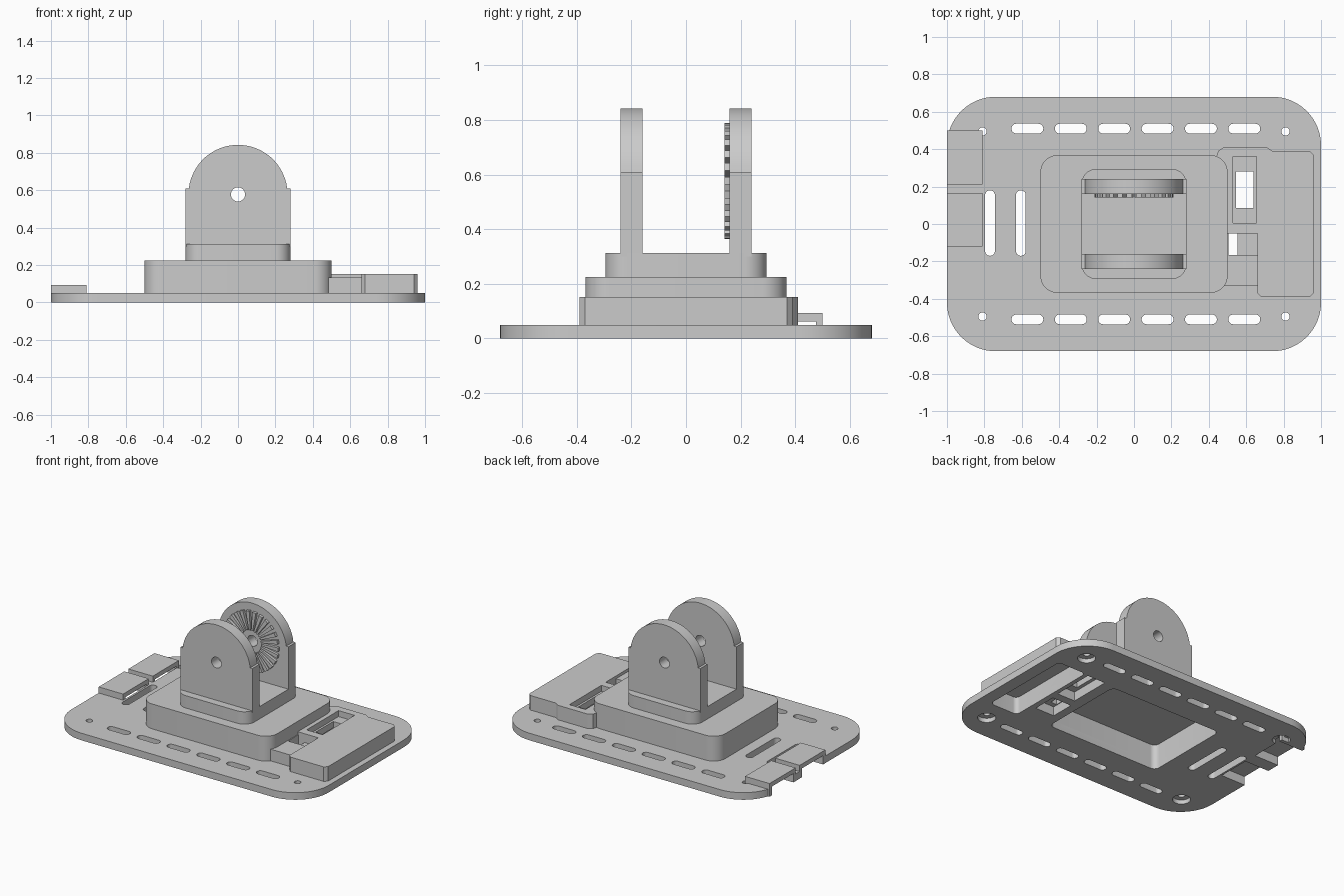
import bpy, bmesh
from math import sin, cos, pi, tau
from mathutils import Matrix, Vector

if "Cube" in bpy.data.objects:
    bpy.data.objects.remove(bpy.data.objects["Cube"])

grey = bpy.data.materials.new("plain_grey")
grey.use_nodes = True
COLOUR = (0.6, 0.6, 0.6, 1)
grey.diffuse_color = COLOUR
grey.node_tree.nodes["Principled BSDF"].inputs["Base Color"].default_value = COLOUR


def rect(x0, x1, y0, y1, r=0.0, n=10):
    """Rectangle outline with rounded corners, counterclockwise."""
    if r == 0:
        return [(x0, y0), (x1, y0), (x1, y1), (x0, y1)]
    corners = [(x1 - r, y1 - r), (x0 + r, y1 - r), (x0 + r, y0 + r), (x1 - r, y0 + r)]
    pts = [(cx + r * cos((q + i / n) * pi / 2), cy + r * sin((q + i / n) * pi / 2))
           for q, (cx, cy) in enumerate(corners) for i in range(n + 1)]
    return [p for i, p in enumerate(pts) if (Vector(p) - Vector(pts[i - 1])).length > 1e-5]


def circle(cx, cy, r, n=32):
    return [(cx + r * cos(tau * i / n), cy + r * sin(tau * i / n)) for i in range(n)]


def prism(name, outlines, lo, hi, axis="z"):
    """Extrude outlines along z, or outlines in x and z along y."""
    bm = bmesh.new()
    for pts in outlines:
        verts = [bm.verts.new((a, b, lo) if axis == "z" else (a, lo, b)) for a, b in pts]
        face = bm.faces.new(verts)
        ext = bmesh.ops.extrude_face_region(bm, geom=[face])["geom"]
        step = (0, 0, hi - lo) if axis == "z" else (0, hi - lo, 0)
        bmesh.ops.translate(bm, vec=step, verts=[v for v in ext if isinstance(v, bmesh.types.BMVert)])
    bmesh.ops.recalc_face_normals(bm, faces=bm.faces)
    mesh = bpy.data.meshes.new(name)
    bm.to_mesh(mesh)
    bm.free()
    mesh.materials.append(grey)
    ob = bpy.data.objects.new(name, mesh)
    bpy.context.scene.collection.objects.link(ob)
    return ob


def cut(ob, *cutters):
    for c in cutters:
        c.hide_render = True
        mod = ob.modifiers.new("cut", "BOOLEAN")
        mod.operation, mod.solver, mod.object = "DIFFERENCE", "EXACT", c
    bpy.context.view_layer.update()
    done = bpy.data.meshes.new_from_object(ob.evaluated_get(bpy.context.evaluated_depsgraph_get()))
    ob.modifiers.clear()
    ob.data = done


PADS = [(-0.12, 0.165), (0.21, 0.5)]

# Cutters for slots, screw holes and pockets
slots = [rect(x - 0.085, x + 0.085, y - 0.026, y + 0.026, 0.0255)
         for x in (-0.57, -0.338, -0.106, 0.126, 0.358, 0.59) for y in (-0.51, 0.51)]
slots += [rect(x - 0.026, x + 0.026, -0.17, 0.18, 0.0255) for x in (-0.77, -0.605)]
slot_cut = prism("slot_cutter", slots, -0.1, 0.2)
screws = [(x, y) for x in (-0.81, 0.81) for y in (-0.495, 0.495)]
hole_cut = prism("screw_cutter", [circle(x, y, 0.022) for x, y in screws], -0.1, 0.2)
bore_cut = prism("counterbore_cutter", [circle(x, y, 0.058) for x, y in screws], -0.1, 0.03)
notch_cut = prism("notch_cutter", [rect(-1.1, -0.81, a + 0.025, b - 0.025) for a, b in PADS], -0.1, 0.062)
pocket_cut = prism("underside_pocket_cutter", [rect(-0.44, 0.44, -0.315, 0.315, 0.04)], -0.1, 0.175)
cavity_cut = prism("box_cavity_cutter", [rect(0.69, 0.91, -0.34, 0.34, 0.03)], -0.1, 0.12)
window_cut = prism("window_cutter", [rect(0.545, 0.64, 0.085, 0.28), rect(0.505, 0.553, -0.165, -0.05)], -0.1, 0.3)
recess_cut = prism("recess_cutter", [rect(0.53, 0.655, 0.005, 0.36)], 0.11, 0.3)
step_cut = prism("step_recess_cutter", [rect(0.505, 0.66, -0.165, -0.05)], 0.09, 0.3)
under_cut = prism("lower_recess_cutter", [rect(0.52, 0.66, 0.03, 0.33), rect(0.5, 0.65, -0.2, -0.03)], -0.1, 0.065)
pin_cut = prism("pin_cutter", [circle(0, 0.577, 0.038)], -1, 1, "y")

# Base plate
plate = prism("base_plate", [rect(-1, 1, -0.68, 0.68, 0.26, 16)], 0, 0.05)
cut(plate, slot_cut, hole_cut, bore_cut, notch_cut, pocket_cut, cavity_cut, window_cut, under_cut)

# Raised centre block and bracket foot
block = prism("centre_block", [rect(-0.5, 0.5, -0.368, 0.368, 0.09)], 0.05, 0.225)
cut(block, pocket_cut)
foot = prism("bracket_foot", [rect(-0.28, 0.28, -0.295, 0.295, 0.08)], 0.225, 0.312)
parts = [plate, block, foot]

# Two bracket arms with rounded tops and a pin hole
arc = [(0.265 * cos(t), 0.577 + 0.265 * sin(t)) for t in [0.125 + i * (pi - 0.25) / 32 for i in range(33)]]
arm_outline = [(-0.28, 0.3), (0.28, 0.3), (0.28, 0.61)] + arc + [(-0.28, 0.61)]
for name, y in (("front_arm", -0.24), ("back_arm", 0.16)):
    arm = prism(name, [arm_outline], y, y + 0.08, "y")
    cut(arm, pin_cut)
    parts.append(arm)

# Radial locking teeth on the inner side of the back arm
teeth = []
COUNT = 26
for i in range(COUNT):
    a = tau * i / COUNT
    spin = Matrix.Rotation(a, 2)
    wedge = [(0.08, -0.006), (0.212, -0.014), (0.212, 0.014), (0.08, 0.006)]
    teeth.append([tuple(spin @ Vector(p) + Vector((0, 0.577))) for p in wedge])
parts.append(prism("locking_teeth", teeth, 0.141, 0.165, "y"))

# Side housing: tall box, low inner step
housing = [(0.46, -0.05), (0.66, -0.05), (0.66, -0.37), (0.68, -0.39), (0.94, -0.39), (0.96, -0.37),
           (0.96, 0.37), (0.94, 0.39), (0.74, 0.39), (0.71, 0.41), (0.48, 0.41), (0.45, 0.39), (0.44, 0.36), (0.46, 0.34)]
box = prism("side_housing", [housing], 0.05, 0.152)
cut(box, cavity_cut, window_cut, recess_cut, under_cut)
step = prism("housing_step", [rect(0.46, 0.66, -0.33, -0.05)], 0.05, 0.132)
cut(step, window_cut, step_cut, under_cut)
parts += [box, step]

# Raised clip covers at the edge, bridging the notches
for name, (a, b) in zip(("front_clip", "back_clip"), PADS):
    clip = prism(name, [rect(-1, -0.81, a, b)], 0, 0.093)
    cut(clip, notch_cut)
    parts.append(clip)

# Remove cutters and keep sharp edges crisp
for ob in list(bpy.data.objects):
    if ob.name.endswith("_cutter"):
        bpy.data.objects.remove(ob)
bpy.ops.object.select_all(action="DESELECT")
for ob in parts:
    ob.select_set(True)
bpy.context.view_layer.objects.active = plate
bpy.ops.object.shade_smooth_by_angle(angle=0.5)
